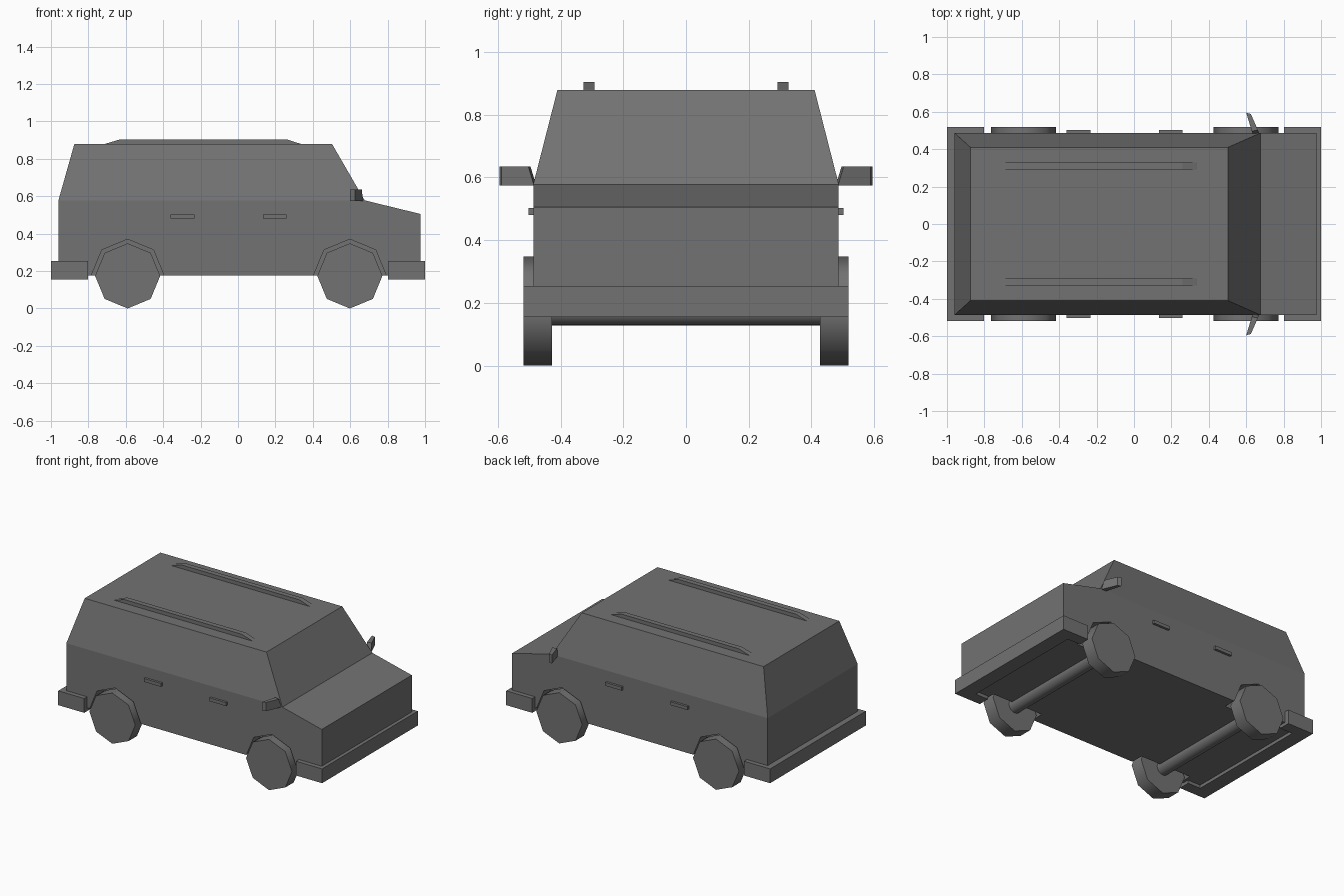
import bpy, bmesh, math
from mathutils import Vector

if "Cube" in bpy.data.objects:
    bpy.data.objects.remove(bpy.data.objects["Cube"])


def new_object(name, bm):
    bmesh.ops.recalc_face_normals(bm, faces=bm.faces)
    mesh = bpy.data.meshes.new(name)
    bm.to_mesh(mesh)
    bm.free()
    mesh.materials.append(dark)
    ob = bpy.data.objects.new(name, mesh)
    bpy.context.collection.objects.link(ob)
    return ob


def activate(ob):
    bpy.ops.object.select_all(action='DESELECT')
    ob.select_set(True)
    bpy.context.view_layer.objects.active = ob


def prism(name, outline, start, depth):
    """Extrude a flat outline along the depth vector."""
    bm = bmesh.new()
    face = bm.faces.new([bm.verts.new(p) for p in outline])
    ext = bmesh.ops.extrude_face_region(bm, geom=[face])
    top = [v for v in ext['geom'] if isinstance(v, bmesh.types.BMVert)]
    bmesh.ops.translate(bm, verts=top, vec=depth)
    bmesh.ops.translate(bm, verts=bm.verts, vec=start)
    return new_object(name, bm)


def cylinder(name, x, z, r, y0, y1, sides):
    bpy.ops.mesh.primitive_cylinder_add(
        vertices=sides, radius=r, depth=y1 - y0,
        location=(x, (y0 + y1) / 2, z), rotation=(math.pi / 2, math.pi / 2, 0))
    ob = bpy.context.object
    ob.name = name
    ob.data.materials.append(dark)
    return ob


def box(name, x0, x1, y0, y1, z0, z1):
    outline = [(x0, y0, 0), (x1, y0, 0), (x1, y1, 0), (x0, y1, 0)]
    return prism(name, outline, (0, 0, z0), (0, 0, z1 - z0))


dark = bpy.data.materials.new("dark_grey")
dark.diffuse_color = (0.17, 0.17, 0.17, 1)
dark.use_nodes = True
dark.node_tree.nodes["Principled BSDF"].inputs["Base Color"].default_value = dark.diffuse_color

# Body: side profile with tapered cabin on top
profile = [(-0.96, 0.177), (0.976, 0.177), (0.976, 0.505), (0.677, 0.578), (-0.96, 0.578)]
body = prism("body", [(x, -0.487, z) for x, z in profile], (0, 0, 0), (0, 0.974, 0))
bm = bmesh.new()
bm.from_mesh(body.data)
deck = next(f for f in bm.faces if f.normal.z > 0.99)
roof = bmesh.ops.extrude_face_region(bm, geom=[deck])['geom']
if deck.is_valid:
    bm.faces.remove(deck)
for v in (g for g in roof if isinstance(g, bmesh.types.BMVert)):
    v.co = Vector((0.503 if v.co.x > 0 else -0.875, math.copysign(0.41, v.co.y), 0.879))
bmesh.ops.recalc_face_normals(bm, faces=bm.faces)
bm.to_mesh(body.data)
bm.free()

# Wheel arches cut into the body
for x in (-0.59, 0.598):
    for s in (-1, 1):
        y0, y1 = sorted((s * 0.40, s * 0.6))
        cutter = cylinder("arch_cutter", x, 0.175, 0.195, y0, y1, 8)
        cutter.hide_render = True
        mod = body.modifiers.new("arch", 'BOOLEAN')
        mod.operation, mod.solver, mod.object = 'DIFFERENCE', 'EXACT', cutter
        activate(body)
        bpy.ops.object.modifier_apply(modifier=mod.name)
        bpy.data.objects.remove(cutter)

# Wheels and axles
for end, x in (("rear", -0.59), ("front", 0.598)):
    for s, side in ((-1, "right"), (1, "left")):
        y0, y1 = sorted((s * 0.427, s * 0.518))
        wheel = cylinder(f"{end}_{side}_wheel", x, 0.174, 0.174, y0, y1, 8)
        activate(wheel)
        bpy.ops.object.shade_smooth_by_angle(angle=math.radians(50))
    axle = cylinder(f"{end}_axle", x, 0.174, 0.046, -0.45, 0.45, 24)
    activate(axle)
    bpy.ops.object.shade_smooth_by_angle(angle=math.radians(40))

# Wrap-around bumpers
u_shape = [(0.803, 0.518), (1, 0.518), (1, -0.518), (0.803, -0.518),
           (0.803, -0.44), (0.9, -0.44), (0.9, 0.44), (0.803, 0.44)]
for s, end in ((1, "front"), (-1, "rear")):
    prism(f"{end}_bumper", [(s * x, y, 0) for x, y in u_shape], (0, 0, 0.155), (0, 0, 0.098))

# Parts repeated on both sides: handles, rails, mirrors
rail = [(-0.72, 0.875), (0.345, 0.875), (0.335, 0.88), (0.26, 0.904), (-0.63, 0.904), (-0.71, 0.88)]
mirror_plan = [(0.60, 0.595), (0.625, 0.588), (0.668, 0.485), (0.636, 0.478)]
for s, side in ((-1, "right"), (1, "left")):
    for x0, x1, end in ((-0.362, -0.233, "rear"), (0.135, 0.26, "front")):
        y0, y1 = sorted((s * 0.47, s * 0.503))
        box(f"{end}_{side}_door_handle", x0, x1, y0, y1, 0.48, 0.503)
    prism(f"{side}_roof_rail", [(x, s * 0.31 - 0.0175, z) for x, z in rail],
          (0, 0, 0), (0, 0.035, 0))
    mirror = prism(f"{side}_mirror", [(x, s * y, 0) for x, y in mirror_plan],
                   (0, 0, 0.575), (0, 0, 0.06))
    # Lean the inner end outward at the top
    for v in mirror.data.vertices:
        if abs(v.co.y) < 0.5 and v.co.z > 0.6:
            v.co.y += s * 0.018
            v.co.x -= 0.006
